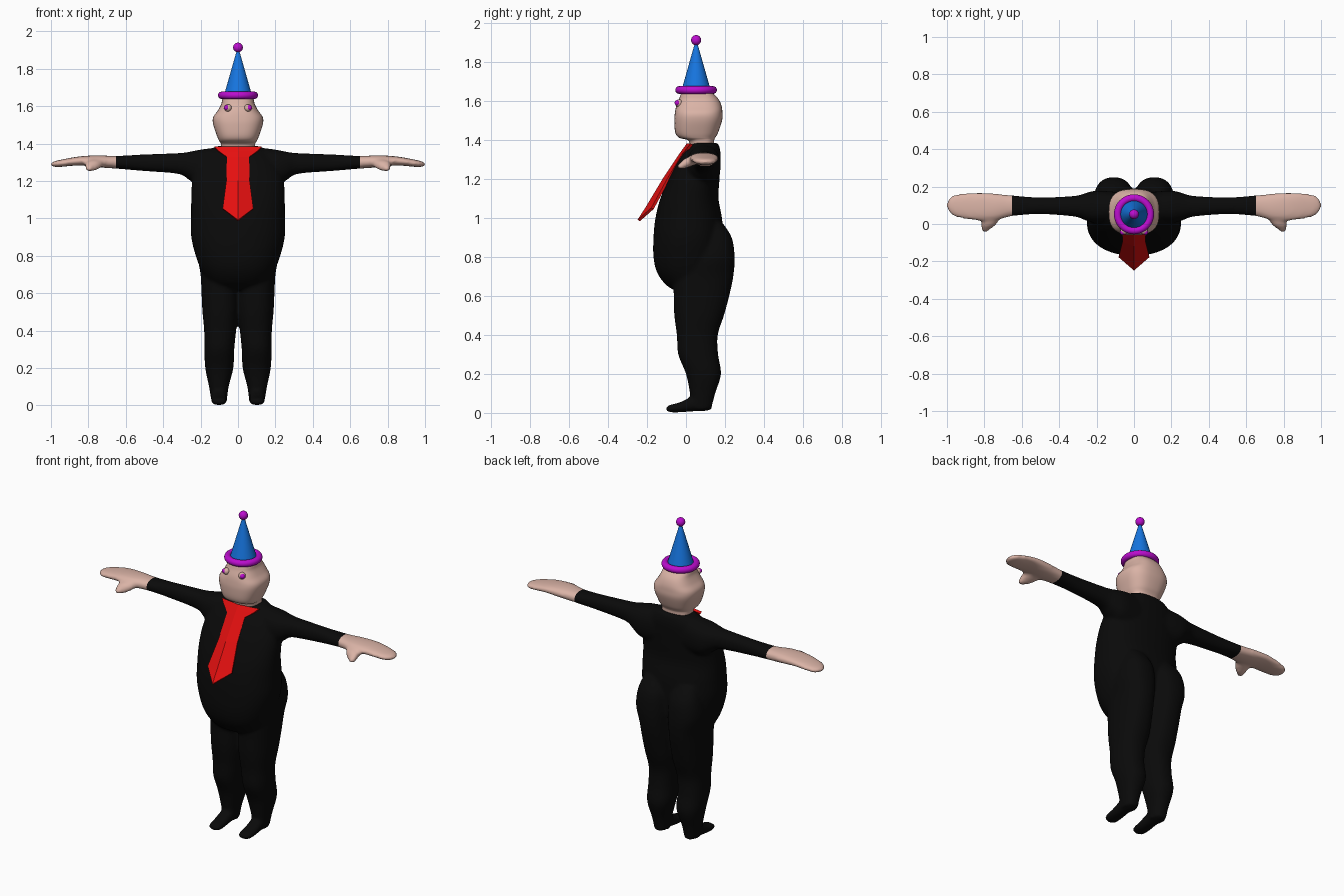
import bpy, bmesh, math
from mathutils import Vector, Matrix

if "Cube" in bpy.data.objects:
    bpy.data.objects.remove(bpy.data.objects["Cube"])


def material(name, rgb):
    m = bpy.data.materials.new(name)
    m.diffuse_color = (*rgb, 1)
    m.use_nodes = True
    m.node_tree.nodes["Principled BSDF"].inputs["Base Color"].default_value = m.diffuse_color
    return m


BLACK = material("black suit", (0.003, 0.003, 0.003))
SKIN = material("skin", (0.70, 0.45, 0.38))
RED = material("red", (0.78, 0.005, 0.005))
BLUE = material("blue", (0.008, 0.18, 0.75))
PURPLE = material("purple", (0.50, 0.004, 0.62))


def spline(rings, steps=5):
    """Catmull-Rom interpolation of ring tuples."""
    out = []
    n = len(rings)
    for i in range(n - 1):
        p = [rings[max(0, min(n - 1, i + k))] for k in (-1, 0, 1, 2)]
        for s in range(steps):
            t = s / steps
            out.append([0.5 * (2 * b + (c - a) * t + (2 * a - 5 * b + 4 * c - d) * t * t
                               + (3 * b - a - 3 * c + d) * t ** 3) for a, b, c, d in zip(*p)])
    return out + [list(rings[-1])]


def loft(bm, axis, rings, power=2.3, sides=40):
    """Rings are (position on axis, a min, a max, b min, b max)."""
    loops = []
    for t, a0, a1, b0, b1 in spline(rings):
        loop = []
        for k in range(sides):
            ang = 2 * math.pi * k / sides
            c, s = math.cos(ang), math.sin(ang)
            a = (a0 + a1) / 2 + (a1 - a0) / 2 * math.copysign(abs(c) ** (2 / power), c)
            b = (b0 + b1) / 2 + (b1 - b0) / 2 * math.copysign(abs(s) ** (2 / power), s)
            loop.append(bm.verts.new({'x': (t, a, b), 'y': (a, t, b), 'z': (a, b, t)}[axis]))
        loops.append(loop)
    for l0, l1 in zip(loops, loops[1:]):
        for k in range(sides):
            j = (k + 1) % sides
            bm.faces.new((l0[k], l0[j], l1[j], l1[k]))
    bm.faces.new(loops[0])
    bm.faces.new(loops[-1])


def finish(bm, name, mats, smooth=True):
    bmesh.ops.recalc_face_normals(bm, faces=bm.faces[:])
    me = bpy.data.meshes.new(name)
    bm.to_mesh(me)
    bm.free()
    for m in mats:
        me.materials.append(m)
    for p in me.polygons:
        p.use_smooth = smooth
    ob = bpy.data.objects.new(name, me)
    bpy.context.collection.objects.link(ob)
    return ob


# Body: limbs on one side, mirrored, then the torso; all fused by a remesh
bm = bmesh.new()
loft(bm, 'z', [(0.02, .06, .142, .03, .13), (0.1, .05, .155, .02, .15), (0.2, .025, .175, .0, .18),
               (0.3, .02, .18, -.04, .165), (0.4, .01, .181, -.047, .163), (0.5, -.003, .19, -.06, .195),
               (0.6, -.004, .195, -.063, .222), (0.7, -.002, .20, -.06, .243), (0.8, .002, .215, 0, .25),
               (0.9, .015, .2, .05, .235), (0.98, .05, .17, .09, .185)])
loft(bm, 'y', [(-.1, .075, .125, .01, .032), (-.08, .062, .14, .003, .042), (-.03, .06, .143, .003, .055),
               (.04, .062, .142, .008, .085), (.1, .065, .138, .01, .08), (.13, .075, .13, .015, .06)])
loft(bm, 'x', [(.08, .01, .17, 1.16, 1.383), (.2, .005, .178, 1.17, 1.368), (.26, .02, .165, 1.205, 1.356),
               (.32, .04, .15, 1.238, 1.349), (.5, .053, .142, 1.253, 1.342), (.65, .042, .153, 1.266, 1.334),
               (.75, .018, .163, 1.273, 1.337), (.85, .02, .168, 1.283, 1.331), (.95, .037, .158, 1.275, 1.313),
               (.985, .06, .14, 1.276, 1.304), (1.0, .085, .115, 1.281, 1.297)])
loft(bm, 'y', [(-.043, .783, .807, 1.257, 1.277), (-.03, .772, .815, 1.25, 1.285),
               (.0, .735, .818, 1.257, 1.31), (.06, .70, .81, 1.28, 1.32)])
dup = bmesh.ops.duplicate(bm, geom=bm.verts[:] + bm.edges[:] + bm.faces[:])
bmesh.ops.scale(bm, vec=(-1, 1, 1), verts=[g for g in dup["geom"] if isinstance(g, bmesh.types.BMVert)])
torso = [(.62, .10, -.04, .12), (.655, .155, -.10, .15), (.72, .195, -.148, .17), (.8, .226, -.167, .185),
         (.9, .25, -.167, .19), (1.0, .251, -.157, .185), (1.1, .25, -.132, .167), (1.2, .245, -.09, .172),
         (1.28, .22, -.05, .177), (1.34, .18, -.01, .177), (1.387, .115, .03, .165)]
loft(bm, 'z', [(z, -w, w, y0, y1) for z, w, y0, y1 in torso])
body = finish(bm, "body", [BLACK, SKIN])
rm = body.modifiers.new("fuse", 'REMESH')
rm.mode = 'VOXEL'
rm.voxel_size = 0.01
rm.use_smooth_shade = True
sm = body.modifiers.new("soften", 'SMOOTH')
sm.factor = 0.5
sm.iterations = 6
bpy.context.view_layer.update()
fused = bpy.data.meshes.new_from_object(body.evaluated_get(bpy.context.evaluated_depsgraph_get()))
body.modifiers.clear()

# Cut the cuffs and colour the hands
bm = bmesh.new()
bm.from_mesh(fused)
for s in (-1, 1):
    bmesh.ops.bisect_plane(bm, geom=bm.verts[:] + bm.edges[:] + bm.faces[:],
                           plane_co=(s * .652, 0, 0), plane_no=(1, 0, 0))
for f in bm.faces:
    f.material_index = int(abs(f.calc_center_median().x) > .652)
    f.smooth = True
fused.materials.clear()
fused.materials.append(BLACK)
fused.materials.append(SKIN)
bm.to_mesh(fused)
bm.free()
body.data = fused

# Head with short neck and full cheeks
bm = bmesh.new()
head = [(1.37, .09, .02, .145), (1.40, .092, .01, .145), (1.413, .1, -.035, .15), (1.44, .112, -.055, .165),
        (1.5, .132, -.06, .185), (1.54, .133, -.057, .187), (1.575, .109, -.05, .183),
        (1.61, .09, -.036, .168), (1.64, .082, -.025, .14), (1.67, .06, 0, .11)]
loft(bm, 'z', [(z, -w, w, y0, y1) for z, w, y0, y1 in head], power=2.7)
finish(bm, "head", [SKIN])


def ball(name, r, loc, mat):
    b = bmesh.new()
    bmesh.ops.create_uvsphere(b, u_segments=24, v_segments=16, radius=r, matrix=Matrix.Translation(loc))
    return finish(b, name, [mat])


# Eyes
for s, side in ((-1, "left"), (1, "right")):
    ball(side + "_eyeball", .02, (s * .053, -.036, 1.59), SKIN)
    ball(side + "_iris", .0145, (s * .061, -.044, 1.592), PURPLE)

# Party hat: cone, brim ring and bobble
bm = bmesh.new()
bmesh.ops.create_cone(bm, cap_ends=True, segments=40, radius1=.077, radius2=.006, depth=.25,
                      matrix=Matrix.Translation((0, .052, 1.775)))
hat = finish(bm, "hat_cone", [BLUE])
bpy.context.view_layer.objects.active = hat
hat.select_set(True)
bpy.ops.object.shade_smooth_by_angle()
ball("hat_bobble", .026, (0, .052, 1.914), PURPLE)
bpy.ops.mesh.primitive_torus_add(major_radius=.087, minor_radius=.02, major_segments=48,
                                 minor_segments=16, location=(0, .052, 1.658))
brim = bpy.context.object
brim.name = "hat_brim"
brim.data.materials.append(PURPLE)
bpy.ops.object.shade_smooth_by_angle(angle=math.radians(60))

# Tie: ridged strip standing off the chest, flared at the collar
rows = [(1.38, .125, .01, .03), (1.355, .10, -.008, .01), (1.325, .058, -.03, -.015),
        (1.2, .06, -.113, -.09), (1.05, .08, -.203, -.172)]
bm = bmesh.new()
strips = [[bm.verts.new((x, y, z)) for x, y in ((-w, ye), (0, yc), (w, ye))] for z, w, yc, ye in rows]
for a, b in zip(strips, strips[1:]):
    for k in (0, 1):
        bm.faces.new((a[k], b[k], b[k + 1], a[k + 1]))
tip = bm.verts.new((0, -.243, .988))
for k in (0, 1):
    bm.faces.new((strips[-1][k], tip, strips[-1][k + 1]))
tie = finish(bm, "tie", [RED], smooth=False)
so = tie.modifiers.new("thickness", 'SOLIDIFY')
so.thickness = .014
so.offset = 0
